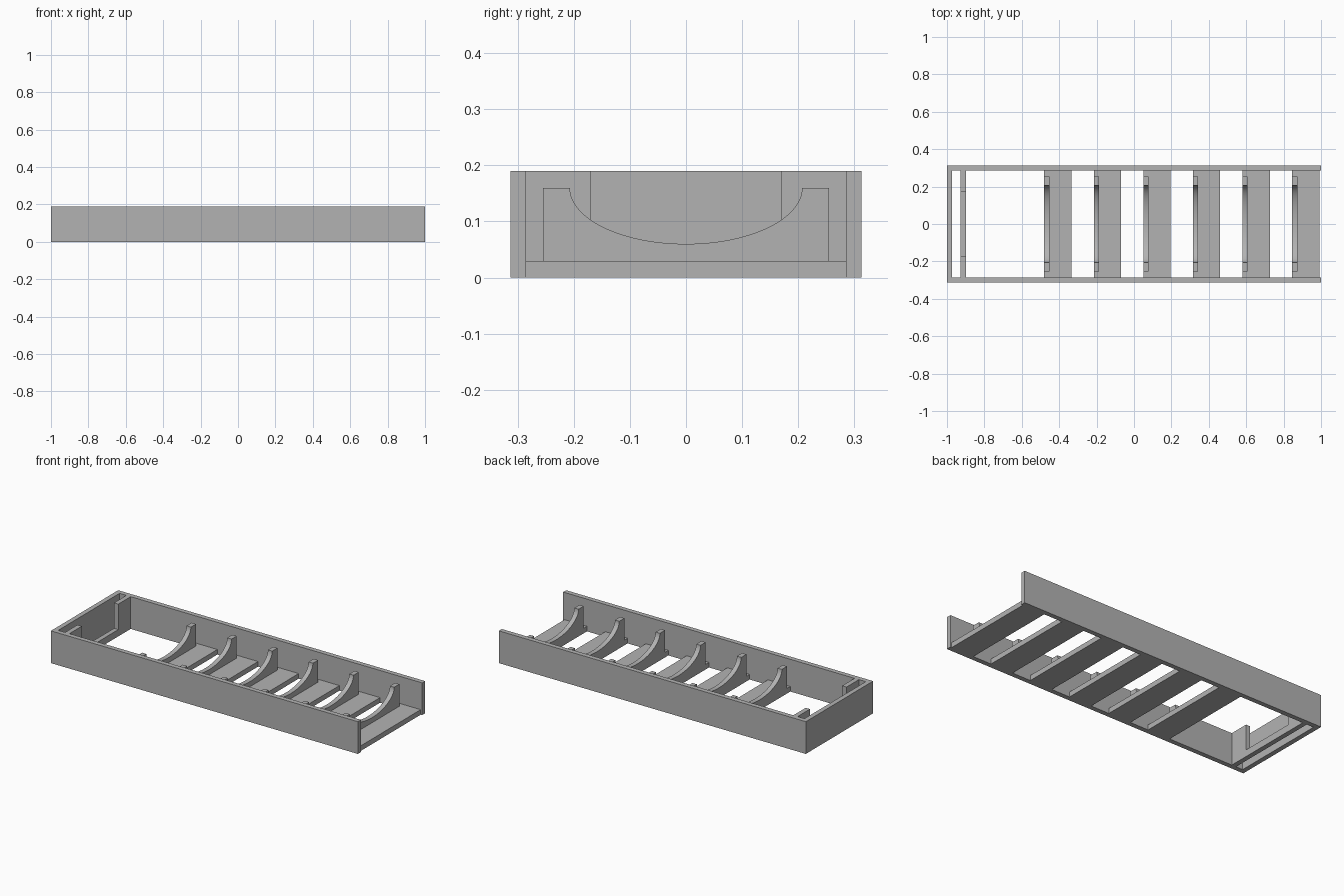
import bpy
import bmesh
import math
from mathutils import Vector

cube = bpy.data.objects.get("Cube")
if cube:
    bpy.data.objects.remove(cube, do_unlink=True)

grey = bpy.data.materials.new("plain_grey")
grey.use_nodes = True
grey.diffuse_color = (0.45, 0.45, 0.45, 1)
grey.node_tree.nodes["Principled BSDF"].inputs["Base Color"].default_value = (0.45, 0.45, 0.45, 1)

THICK = 0.028
HALF_Y = 0.313
INNER_Y = HALF_Y - THICK
HEIGHT = 0.19
FLOOR = 0.03


def extrude_profile(name, points, offset):
    """Fill a closed outline and extrude it along the offset."""
    bm = bmesh.new()
    face = bm.faces.new([bm.verts.new(p) for p in points])
    result = bmesh.ops.extrude_face_region(bm, geom=[face])
    moved = [v for v in result["geom"] if isinstance(v, bmesh.types.BMVert)]
    bmesh.ops.translate(bm, verts=moved, vec=Vector(offset))
    bmesh.ops.recalc_face_normals(bm, faces=bm.faces)
    mesh = bpy.data.meshes.new(name)
    bm.to_mesh(mesh)
    bm.free()
    mesh.materials.append(grey)
    obj = bpy.data.objects.new(name, mesh)
    bpy.context.collection.objects.link(obj)
    return obj


def cross_section(name, x, half_outline, thickness):
    """Mirror a (y, z) outline across y = 0 and extrude it along x."""
    mirrored = [(-y, z) for y, z in reversed(half_outline) if y > 0]
    outline = [(x, y, z) for y, z in half_outline + mirrored]
    return extrude_profile(name, outline, (thickness, 0, 0))


# Outer frame: two long walls and one end wall, open at the other end
frame = [(1, HALF_Y), (-1, HALF_Y), (-1, -HALF_Y), (1, -HALF_Y),
         (1, -INNER_Y), (-1 + THICK, -INNER_Y), (-1 + THICK, INNER_Y), (1, INNER_Y)]
extrude_profile("outer_frame", [(x, y, 0) for x, y in frame], (0, 0, HEIGHT))

# Notched partition beside the end wall
cross_section("notched_partition", -0.927,
              [(0.17, 0.04), (0.17, HEIGHT), (INNER_Y, HEIGHT), (INNER_Y, 0)], THICK)

# Elliptical cradle outline, from the centre of the hollow to the outer foot
STEPS = 24
hollow = []
for i in range(STEPS + 1):
    a = math.pi / 2 * i / STEPS
    hollow.append((0.207 * math.sin(a), 0.16 - 0.1 * math.cos(a)))
cradle = hollow + [(0.255, 0.16), (0.255, FLOOR)]

# Six floor slats, each carrying a cradle rib on its edge
for n in range(6):
    x = -0.48 + 0.265 * n
    cross_section(f"floor_slat_{n + 1}", x, [(INNER_Y, FLOOR), (INNER_Y, 0)], 0.146)
    rib = cross_section(f"cradle_rib_{n + 1}", x, cradle, THICK)
    bpy.ops.object.select_all(action="DESELECT")
    rib.select_set(True)
    bpy.context.view_layer.objects.active = rib
    bpy.ops.object.shade_smooth_by_angle(angle=math.radians(30))
